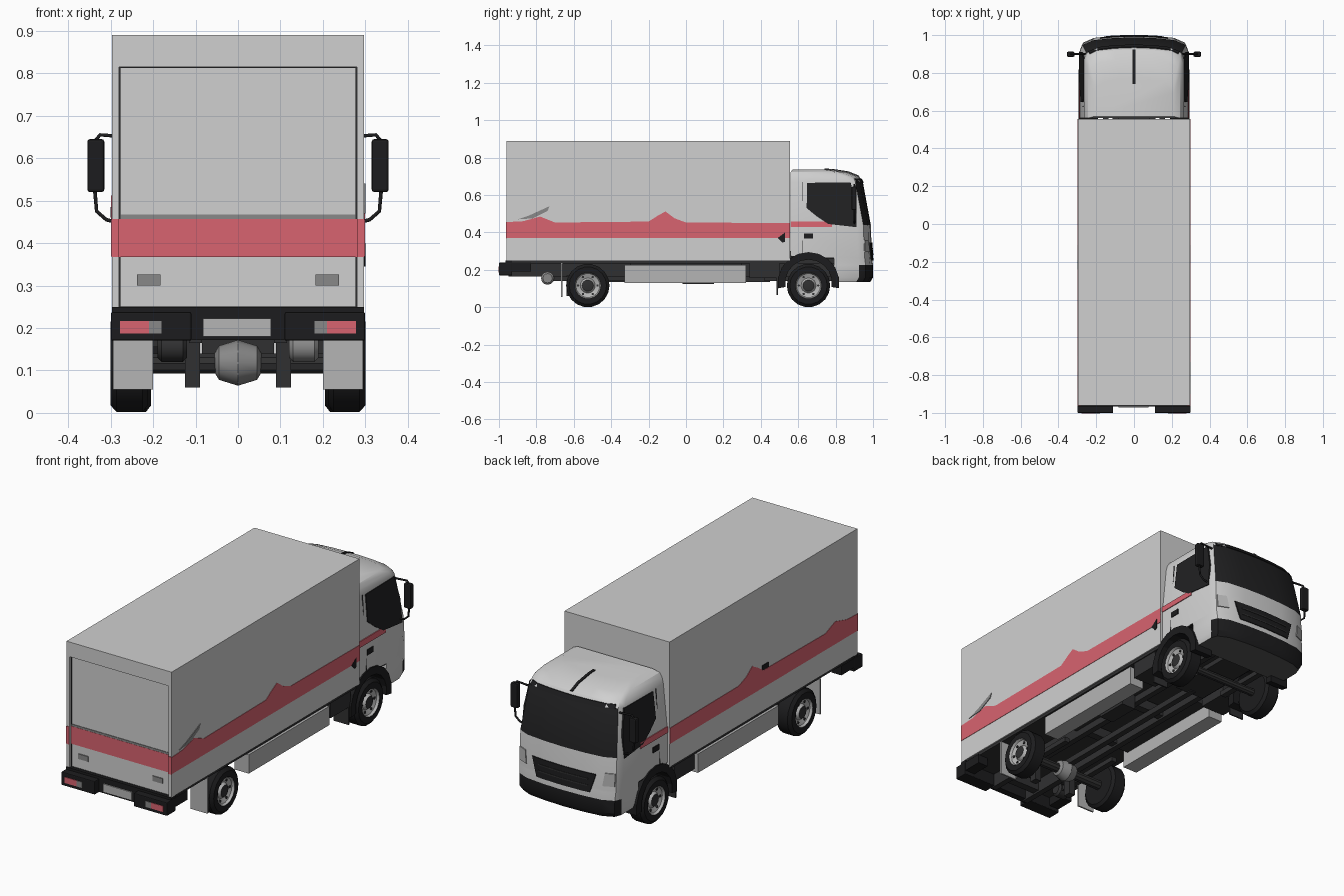
import bpy, bmesh, math
from mathutils import Vector

if "Cube" in bpy.data.objects:
    bpy.data.objects.remove(bpy.data.objects["Cube"])


def material(name, rgb):
    m = bpy.data.materials.new(name)
    m.diffuse_color = (*rgb, 1)
    m.use_nodes = True
    m.node_tree.nodes["Principled BSDF"].inputs["Base Color"].default_value = m.diffuse_color
    return m


WHITE = material("white_paint", (0.63, 0.63, 0.63))
RED = material("stripe_red", (0.69, 0.125, 0.16))
BLACK = material("black_plastic", (0.012, 0.012, 0.013))
GLASS = material("dark_glass", (0.015, 0.015, 0.016))
DARK = material("chassis_dark", (0.03, 0.03, 0.031))
UNDER = material("underside_grey", (0.09, 0.09, 0.09))
GREY = material("mid_grey", (0.25, 0.25, 0.25))
METAL = material("light_metal", (0.46, 0.46, 0.46))


def loft(name, rings, mats, rule=None, smooth=False, bevel=0):
    """Skin a list of equal-length rings, cap both ends, colour faces by rule(centre, normal)."""
    bm = bmesh.new()
    vs = [[bm.verts.new(p) for p in r] for r in rings]
    n = len(rings[0])
    for a, b in zip(vs, vs[1:]):
        for i in range(n):
            j = (i + 1) % n
            bm.faces.new((a[i], a[j], b[j], b[i]))
    bm.faces.new(vs[0][::-1])
    bm.faces.new(vs[-1])
    bmesh.ops.recalc_face_normals(bm, faces=bm.faces)
    bm.normal_update()
    if bevel:
        bmesh.ops.bevel(bm, geom=bm.edges[:], offset=bevel, segments=2, affect='EDGES', profile=0.5)
    if rule:
        for f in bm.faces:
            f.material_index = rule(f.calc_center_median(), f.normal)
    me = bpy.data.meshes.new(name)
    bm.to_mesh(me)
    bm.free()
    ob = bpy.data.objects.new(name, me)
    bpy.context.collection.objects.link(ob)
    for m in mats if isinstance(mats, list) else [mats]:
        me.materials.append(m)
    if smooth:
        bpy.ops.object.select_all(action='DESELECT')
        ob.select_set(True)
        bpy.context.view_layer.objects.active = ob
        bpy.ops.object.shade_smooth_by_angle(angle=math.radians(32))
    return ob


def prism(name, yz, x0, x1, mat, **k):
    return loft(name, [[(x, y, z) for y, z in yz] for x in (x0, x1)], mat, **k)


def rect(y0, y1, z0, z1):
    return [(y0, z0), (y1, z0), (y1, z1), (y0, z1)]


def box(name, x0, x1, y0, y1, z0, z1, mat, **k):
    return prism(name, rect(y0, y1, z0, z1), x0, x1, mat, **k)


def lathe(name, profile, y, z, mats, rule=None, n=18):
    """Revolve (x, radius) points about an x-parallel axis."""
    rings = [[(x, y + r * math.cos(2 * math.pi * i / n), z + r * math.sin(2 * math.pi * i / n))
              for i in range(n)] for x, r in profile]
    return loft(name, rings, mats, rule, smooth=True)


def interp(t, xs, ys):
    for i in range(len(xs) - 1):
        if t <= xs[i + 1]:
            k = (t - xs[i]) / (xs[i + 1] - xs[i])
            return ys[i] + k * (ys[i + 1] - ys[i])
    return ys[-1]


SIDES = (("left", -1), ("right", 1))

# Cargo box with raised rear door frame
box("cargo_box", -0.297, 0.297, -0.945, 0.557, 0.25, 0.89, WHITE)
box("door_header", -0.297, 0.297, -0.96, -0.945, 0.815, 0.89, WHITE)
box("door_top_seam", -0.28, 0.28, -0.949, -0.945, 0.812, 0.815, DARK)
box("door_stripe", -0.28, 0.28, -0.949, -0.944, 0.367, 0.457, RED)
box("door_stripe_edge", -0.28, 0.28, -0.948, -0.944, 0.457, 0.467, GREY)
stripe = [(-0.962, 0.37), (0.557, 0.37), (0.557, 0.45), (0.0, 0.453), (-0.06, 0.475), (-0.11, 0.512),
          (-0.15, 0.49), (-0.2, 0.458), (-0.7, 0.453), (-0.78, 0.485), (-0.87, 0.46), (-0.962, 0.455)]
for side, s in SIDES:
    box(side + "_door_post", s * 0.28, s * 0.297, -0.96, -0.945, 0.25, 0.815, WHITE)
    box(side + "_door_seam", s * 0.277, s * 0.28, -0.949, -0.945, 0.25, 0.815, DARK)
    box(side + "_post_stripe", s * 0.28, s * 0.298, -0.963, -0.959, 0.367, 0.457, RED)
    box(side + "_door_handle", s * 0.182, s * 0.238, -0.95, -0.945, 0.3, 0.326, GREY)
    prism(side + "_box_stripe", stripe, s * 0.295, s * 0.299, RED)
# Small worn patches on the right side and the stripe
prism("right_grey_patch", [(-0.9, 0.47), (-0.84, 0.49), (-0.73, 0.54), (-0.74, 0.515), (-0.82, 0.475)],
      0.296, 0.3, GREY)
prism("right_dark_patch", [(0.49, 0.37), (0.515, 0.345), (0.53, 0.35), (0.53, 0.4)], 0.296, 0.3, BLACK)
prism("left_dark_patch", rect(-0.24, -0.19, 0.46, 0.485), -0.296, -0.3, BLACK)

# Cab: stacked rounded sections (z, half width, back y, front y)
LEVELS = [(0.135, 0.272, 0.79, 0.985), (0.16, 0.282, 0.79, 1.0), (0.225, 0.284, 0.79, 1.0),
          (0.265, 0.286, 0.79, 0.995), (0.275, 0.287, 0.56, 0.994), (0.44, 0.287, 0.56, 0.988),
          (0.672, 0.264, 0.56, 0.945), (0.70, 0.257, 0.56, 0.925), (0.722, 0.243, 0.56, 0.87),
          (0.737, 0.21, 0.57, 0.77)]
FRAC = [0, 0.4, 0.75, 0.95, 1]
BOW = [0, -0.004, -0.015, -0.04, -0.075]
ZS = [l[0] for l in LEVELS]


def side_x(z):
    return interp(z, ZS, [l[1] for l in LEVELS])


def front_y(x, z):
    return interp(z, ZS, [l[3] for l in LEVELS]) + interp(abs(x) / side_x(z), FRAC, BOW)


def cab_ring(z, w, yb, yf):
    half = [(f * w, yf + b, z) for f, b in zip(FRAC, BOW)] + [(w, yb, z)]
    return half + [(-x, y, zz) for x, y, zz in half[:0:-1]]


def cab_colour(c, n):
    if n.z < -0.9:
        return 3
    if c.z < 0.225 and c.y > 0.93:
        return 2
    return 1 if 0.45 < c.z < 0.67 and n.y > 0.6 else 0


loft("cab", [cab_ring(*l) for l in LEVELS], [WHITE, GLASS, BLACK, UNDER], cab_colour, smooth=True)


def front_patch(name, lo, hi, z0, z1, mat, n=8):
    """Thin plate on the curved cab front; lo and hi are the x ranges at bottom and top."""
    rings = []
    for i in range(n + 1):
        t = i / n
        p = [(a + (b - a) * t, z) for (a, b), z in ((lo, z0), (hi, z1))]
        rings.append([(x, front_y(x, z) + d, z) for (x, z), d in
                      ((p[0], 0.005), (p[1], 0.005), (p[1], -0.004), (p[0], -0.004))])
    return loft(name, rings, mat)


front_patch("grille", (-0.15, 0.15), (-0.18, 0.18), 0.25, 0.345, BLACK)
for k in (0.28, 0.312):
    front_patch("grille_bar", (-0.14, 0.14), (-0.14, 0.14), k, k + 0.006, DARK).location.y = 0.003
front_patch("windscreen_visor", (-0.24, 0.24), (-0.235, 0.235), 0.668, 0.688, BLACK)

window = [(0.648, 0.665), (0.645, 0.53), (0.7, 0.485), (0.76, 0.445), (0.912, 0.428), (0.91, 0.55), (0.88, 0.668)]


def side_patch(name, s, yz, mat):
    """Thin plate following the leaning cab side."""
    loft(name, [[(s * (side_x(z) + d), y, z) for y, z in yz] for d in (-0.004, 0.004)], mat)


roofline = [(0.74, 0.737), (0.78, 0.736), (0.87, 0.722), (0.925, 0.7)]
prism("roof_trim", [(y, z + 0.004) for y, z in roofline] + [(y, z - 0.004) for y, z in roofline[::-1]],
      -0.007, 0.007, BLACK)
for side, s in SIDES:
    side_patch(side + "_window", s, window, GLASS)
    side_patch(side + "_door_seam", s, rect(0.622, 0.625, 0.29, 0.67), DARK)
    side_patch(side + "_door_grip", s, rect(0.63, 0.68, 0.367, 0.395), BLACK)
    side_patch(side + "_cab_stripe", s, rect(0.56, 0.78, 0.428, 0.458), RED)
    front_patch(side + "_headlight", (s * 0.215, s * 0.268), (s * 0.225, s * 0.27), 0.295, 0.36, METAL, 4)
    # Mirror and its bent arm
    box(side + "_mirror", s * 0.315, s * 0.355, 0.885, 0.912, 0.52, 0.645, BLACK, bevel=0.006)
    cu = bpy.data.curves.new(side + "_mirror_arm", 'CURVE')
    cu.dimensions, cu.bevel_depth, cu.bevel_resolution, cu.use_fill_caps = '3D', 0.005, 1, True
    path = [(0.27, 0.445), (0.31, 0.455), (0.333, 0.475), (0.337, 0.52), (0.337, 0.64), (0.325, 0.655), (0.255, 0.65)]
    sp = cu.splines.new('POLY')
    sp.points.add(len(path) - 1)
    for p, (x, z) in zip(sp.points, path):
        p.co = (s * x, 0.9, z, 1)
    cu.materials.append(BLACK)
    arm = bpy.data.objects.new(side + "_mirror_arm", cu)
    bpy.context.collection.objects.link(arm)
    # Front wheel arch, as a half ring
    arc = [math.radians(a) for a in range(-10, 191, 20)]
    ring = [(0.655 + r * math.cos(a), 0.13 + r * math.sin(a)) for r, seq in ((0.165, arc), (0.125, arc[::-1]))
            for a in seq]
    prism(side + "_front_arch", ring, s * 0.19, s * 0.294, BLACK)
    box(side + "_arch_infill", s * 0.19, s * 0.285, 0.565, 0.79, 0.26, 0.29, BLACK)

# Wheels: tyre, dished rim and hub
for side, s in SIDES:
    for end, y, xo, xi in (("front", 0.655, 0.292, 0.205), ("rear", -0.525, 0.3, 0.213)):
        prof = [(xi, 0.06), (xi, 0.1), (xi + 0.012, 0.116), (xo - 0.014, 0.116), (xo, 0.1), (xo, 0.07),
                (xo - 0.012, 0.064), (xo - 0.022, 0.04), (xo - 0.008, 0.03), (xo - 0.006, 0.018)]
        lathe(f"{side}_{end}_wheel", [(s * x, r) for x, r in prof], y, 0.116, [BLACK, METAL, DARK],
              lambda c, n, y=y, xo=xo: (0 if abs(c.x) < xo - 0.03 or math.hypot(c.y - y, c.z - 0.116) > 0.068
                                        else 1 if math.hypot(c.y - y, c.z - 0.116) > 0.03 else 2))
        for i in range(6):
            a = math.radians(60 * i)
            lathe(f"{side}_{end}_rim_hole", [(s * (xo - 0.02), 0.007), (s * (xo - 0.013), 0.007)],
                  y + 0.052 * math.cos(a), 0.116 + 0.052 * math.sin(a), DARK, n=6)

# Chassis frame and running gear
box("underfloor", -0.29, 0.29, -0.95, 0.555, 0.235, 0.251, DARK)
for side, s in SIDES:
    box(side + "_chassis_rail", s * 0.085, s * 0.115, -0.95, 0.95, 0.165, 0.236, DARK)
    box(side + "_rear_spring", s * 0.135, s * 0.165, -0.72, -0.33, 0.14, 0.165, DARK)
    box(side + "_front_spring", s * 0.135, s * 0.165, 0.5, 0.82, 0.14, 0.165, DARK)
    box(side + "_spring_hanger", s * 0.09, s * 0.125, -0.64, -0.6, 0.06, 0.17, DARK)
    prism(side + "_side_locker", rect(-0.33, 0.32, 0.13, 0.226), s * 0.21, s * 0.292, METAL)
    box(side + "_locker_bracket", s * 0.115, s * 0.22, -0.3, 0.3, 0.2, 0.236, DARK)
    box(side + "_frame_equipment", s * 0.15, s * 0.285, 0.34, 0.5, 0.155, 0.236, DARK)
    box(side + "_rear_mudflap", s * 0.2, s * 0.295, -0.668, -0.66, 0.055, 0.236, METAL)
    box(side + "_front_mudflap", s * 0.2, s * 0.285, 0.485, 0.492, 0.065, 0.2, DARK)
    lathe(side + "_air_tank", [(s * 0.12, 0.025), (s * 0.13, 0.035), (s * 0.18, 0.035), (s * 0.19, 0.025)],
          -0.74, 0.155, GREY if s > 0 else DARK, n=12)
for y in (-0.85, -0.25, 0.1, 0.45):
    box("cross_member", -0.09, 0.09, y - 0.02, y + 0.02, 0.175, 0.225, DARK)
lathe("rear_axle", [(-0.22, 0.025), (0.22, 0.025)], -0.525, 0.116, DARK, n=10)
lathe("front_axle", [(-0.22, 0.02), (0.22, 0.02)], 0.655, 0.116, DARK, n=10)
lathe("differential", [(-0.06, 0.015), (-0.045, 0.04), (0, 0.054), (0.045, 0.04), (0.06, 0.015)],
      -0.525, 0.118, GREY, n=12)
box("drive_shaft", -0.015, 0.015, -0.5, 0.45, 0.135, 0.165, DARK)
box("engine", -0.085, 0.085, 0.42, 0.85, 0.14, 0.3, DARK)
box("silencer", 0.12, 0.2, -0.02, 0.15, 0.125, 0.2, DARK)

# Rear bumper with lamps and plate
box("rear_bumper_beam", -0.297, 0.297, -0.965, -0.93, 0.172, 0.25, BLACK)
box("rear_plate", -0.083, 0.078, -0.971, -0.964, 0.18, 0.222, METAL)
for side, s in SIDES:
    box(side + "_bumper_end", s * 0.11, s * 0.299, -1.0, -0.93, 0.17, 0.238, BLACK, bevel=0.004)
    box(side + "_bumper_side", s * 0.24, s * 0.297, -0.94, -0.83, 0.19, 0.238, BLACK)
    box(side + "_tail_lamp", s * 0.21, s * 0.278, -1.003, -0.997, 0.187, 0.217, RED)
    box(side + "_reversing_lamp", s * 0.18, s * 0.21, -1.003, -0.997, 0.187, 0.217, GREY)
